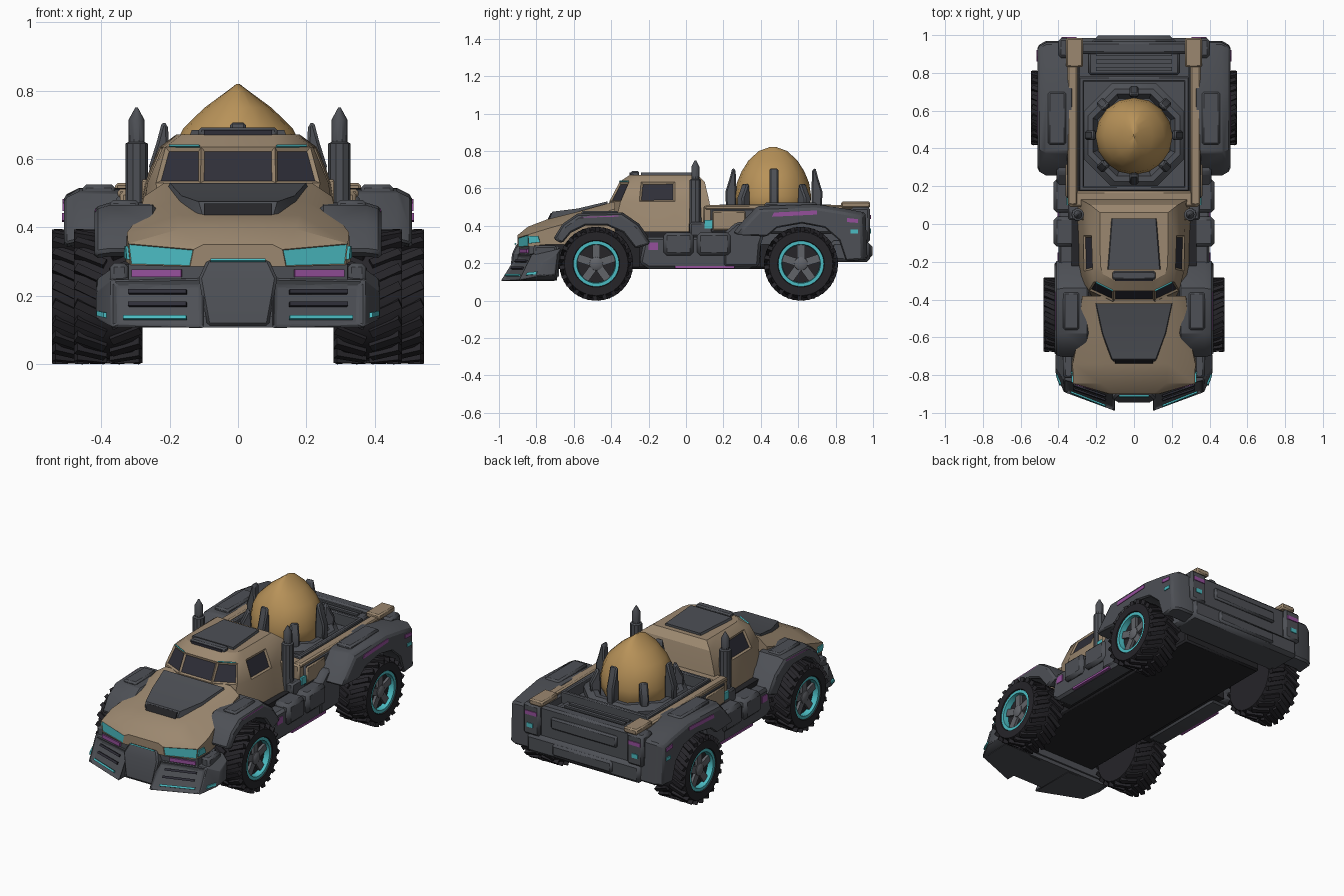
import bpy, bmesh
from math import sin, cos, pi, radians
from mathutils import Vector, Matrix

cube = bpy.data.objects.get("Cube")
if cube:
    bpy.data.objects.remove(cube, do_unlink=True)


def material(name, rgb):
    m = bpy.data.materials.new(name)
    m.use_nodes = True
    m.diffuse_color = (*rgb, 1)
    bsdf = m.node_tree.nodes["Principled BSDF"]
    bsdf.inputs["Base Color"].default_value = (*rgb, 1)
    bsdf.inputs["Roughness"].default_value = 0.7
    return m


tan = material("tan_paint", (.33, .245, .16))
grey = material("slate_grey", (.075, .08, .092))
rubber = material("tyre_black", (.019, .018, .022))
gold = material("gold_shell", (.48, .29, .1))
cyan = material("cyan_glow", (.07, .5, .54))
magenta = material("magenta_trim", (.3, .08, .33))
glass = material("dark_glass", (.028, .028, .04))
steel = material("hub_steel", (.12, .125, .14))
under = material("underside_black", (.018, .018, .021))


def finish(name, bm, mats, mirror=False, bevel=0):
    mesh = bpy.data.meshes.new(name)
    bm.to_mesh(mesh)
    bm.free()
    ob = bpy.data.objects.new(name, mesh)
    bpy.context.collection.objects.link(ob)
    for m in mats:
        mesh.materials.append(m)
    if bevel:
        mod = ob.modifiers.new("bevel", 'BEVEL')
        mod.width, mod.limit_method, mod.angle_limit = bevel, 'ANGLE', radians(40)
    if mirror:
        ob.modifiers.new("mirror", 'MIRROR').use_mirror_merge = False
    return ob


def skin(name, rings, mat, mirror=False, bevel=0, inset=None):
    """Closed solid through equal-length rings; inset = (rule, width, depth, material)."""
    bm = bmesh.new()
    vs = [[bm.verts.new(p) for p in r] for r in rings]
    n = len(rings[0])
    for a, b in zip(vs, vs[1:]):
        for i in range(n):
            bm.faces.new((a[i], a[(i + 1) % n], b[(i + 1) % n], b[i]))
    bm.faces.new(vs[0])
    bm.faces.new(vs[-1])
    bmesh.ops.remove_doubles(bm, verts=bm.verts, dist=1e-5)
    bmesh.ops.recalc_face_normals(bm, faces=bm.faces)
    mats = [mat]
    if inset:
        rule, width, depth, m2 = inset
        mats.append(m2)
        bm.normal_update()
        picked = [f for f in bm.faces if rule(f.calc_center_median())]
        bmesh.ops.inset_individual(bm, faces=picked, thickness=width, depth=-depth)
        for f in picked:
            f.material_index = 1
    return finish(name, bm, mats, mirror, bevel)


def box(name, lo, hi, mat, mirror=False, bevel=0):
    ring = [(lo[0], lo[1]), (hi[0], lo[1]), (hi[0], hi[1]), (lo[0], hi[1])]
    return skin(name, [[(x, y, z) for x, y in ring] for z in (lo[2], hi[2])], mat, mirror, bevel)


def prism(name, profile, x0, x1, mat, mirror=True, bevel=0):
    return skin(name, [[(x, y, z) for y, z in profile] for x in (x0, x1)], mat, mirror, bevel)


def fender(name, profile, cy, x0, x1, taper):
    """Arch whose outer edge draws in toward the axle."""
    rings = [[(x, cy + (y - cy) * s, .2 + (z - .2) * s) for y, z in profile]
             for x, s in ((x0, 1), (x1 - .045, 1), (x1, taper))]
    return skin(name, rings, grey, True, .01)


def plate(name, pts, mat, mirror=True, thick=.009):
    p = [Vector(q) for q in pts]
    off = (p[1] - p[0]).cross(p[2] - p[0]).normalized() * thick
    return skin(name, [[q - off * .3 for q in p], [q + off * .7 for q in p]], mat, mirror)


def lathe(name, profile, centre, mat, axis='Z', segs=24, mirror=False, turn=0.0):
    cx, cy, cz = centre
    rings = []
    for r, h in profile:
        ring = []
        for i in range(segs):
            a = 2 * pi * i / segs + turn
            u, v = r * cos(a), r * sin(a)
            ring.append((cx + u, cy + v, cz + h) if axis == 'Z' else (cx + h, cy + u, cz + v))
        rings.append(ring)
    return skin(name, rings, mat, mirror)


def both(half):
    """Complete a half outline with its mirror image."""
    return half + [(-p[0],) + tuple(p[1:]) for p in reversed(half)]


# Wheels with angled lugs, rim ring, hub and spokes
def wheel(tag, cx, cy, h):
    c = (cx, cy, .197)
    lathe(tag + "_tyre", [(.11, -h), (.17, -h), (.183, -h + .03), (.183, h - .03), (.17, h),
                          (.125, h), (.115, h - .04)], c, rubber, 'X', 36, True)
    bm = bmesh.new()
    for i in range(22):
        for s in (-1, 1):
            a = 2 * pi * (i + s * .25) / 22
            m = (Matrix.Translation(c) @ Matrix.Rotation(a, 4, 'X')
                 @ Matrix.Translation((s * h * .52, 0, .181)) @ Matrix.Rotation(s * .45, 4, 'Z')
                 @ Matrix.Diagonal((h * .95, .024, .03, 1)))
            bmesh.ops.create_cube(bm, size=1, matrix=m)
    finish(tag + "_tread_lugs", bm, [rubber], True)
    lathe(tag + "_rim_ring", [(.122, h - .05), (.122, h - .006), (.104, h - .006), (.1, h - .045)],
          c, cyan, 'X', 32, True)
    lathe(tag + "_hub", [(.04, h - .06), (.036, h - .02), (.022, h - .012)], c, steel, 'X', 12, True)
    bm = bmesh.new()
    for i in range(5):
        m = (Matrix.Translation(c) @ Matrix.Rotation(2 * pi * i / 5, 4, 'X')
             @ Matrix.Translation((h - .035, 0, .066)) @ Matrix.Diagonal((.022, .042, .08, 1)))
        bmesh.ops.create_cube(bm, size=1, matrix=m)
    finish(tag + "_spokes", bm, [steel], True)


wheel("front_wheel", .38, -.48, .1)
wheel("rear_wheel", .44, .615, .105)

# Underbody
box("undertray", (-.27, -.8, .17), (.27, .78, .385), under, bevel=.01)
box("mid_chassis", (-.33, -.25, .18), (.33, .4, .37), under)

# Hood with headlights set in the nose
hood = [(-.9, (.14, .285), (.13, .335), (.1, .35)), (-.845, (.315, .29), (.322, .352), (.17, .395)),
        (-.74, (.33, .30), (.325, .385), (.18, .435)), (-.58, (.30, .30), (.29, .43), (.2, .475)),
        (-.38, (.28, .30), (.275, .49), (.215, .53))]
skin("hood", [both([(x, y, z) for x, z in s]) for y, *s in hood], tan,
     inset=(lambda c: c.y < -.86 and abs(c.x) > .1 and c.z < .335, .004, .003, cyan))
plate("headlight_wrap", [(.319, -.84, .305), (.328, -.78, .312), (.326, -.79, .345), (.323, -.84, .345)], cyan)
scoop = [(-.735, .1, .40, .422), (-.715, .115, .40, .475), (-.58, .165, .44, .492), (-.42, .2, .49, .53)]
skin("hood_scoop", [both([(x + .012, y, a), (x, y, b)]) for y, x, a, b in scoop], grey)
plate("scoop_intake", [(-.1, -.737, .425), (.1, -.737, .425), (.1, -.717, .467), (-.1, -.717, .467)],
      under, False)

# Cab with inset windows
cab = [(.36, (.13, -.42), (.22, -.39), (.29, -.28), (.295, -.06), (.31, .15)),
       (.53, (.11, -.41), (.24, -.35), (.265, -.25), (.268, -.06), (.275, .125)),
       (.635, (.108, -.355), (.212, -.305), (.22, -.24), (.226, -.06), (.23, .1)),
       (.672, (.1, -.30), (.165, -.265), (.178, -.22), (.18, -.06), (.18, .06))]
skin("cab", [both([(x, y, z) for x, y in s]) for z, *s in cab], tan,
     inset=(lambda c: .54 < c.z < .64 and (c.y < -.3 or -.2 < c.y < -.07), .015, .008, glass))
skin("roof_panel", [[(x, y, z) for x, y in ((-w, -.24), (w, -.24), (w * .85, .03), (-w * .85, .03))]
                    for z, w in ((.66, .145), (.685, .135))], grey)
box("roof_light_bar", (-.115, -.295, .66), (.115, -.25, .692), grey, bevel=.008)
plate("roof_light_strip", [(-.1, -.296, .668), (.1, -.296, .668), (.1, -.296, .684), (-.1, -.296, .684)],
      glass, False)
plate("windscreen_glow", [(.112, -.354, .634), (.2, -.31, .634), (.2, -.306, .639), (.112, -.35, .639)], cyan)
box("door_hinge_panel", (.26, .02, .42), (.285, .07, .54), tan, True, .006)

# Front bumper, grille and trim
skin("nose_base", [both([(.13, -.89, z), (.32, -.84, z), (.33, -.68, z)]) for z in (.13, .292)], grey)
skin("bumper_floor", [both([(.1, -.935, z), (.36, -.85, z), (.37, -.69, z)]) for z in (.107, .14)], grey)
skin("grille_panel", [both([(w, y, z), (w, -.8, z)]) for z, w, y in
                      ((.112, .09, -.945), (.25, .115, -.93), (.305, .09, -.905))], grey, bevel=.008)
plate("grille_glow", [(-.08, -.912, .299), (.08, -.912, .299), (.08, -.908, .306), (-.08, -.908, .306)],
      cyan, False)
wing = [(.1, (-.995, .105), (-.905, .25), (-.7, .25), (-.7, .105)),
        (.37, (-.895, .11), (-.83, .245), (-.67, .28), (-.69, .11)),
        (.415, (-.79, .13), (-.76, .21), (-.69, .25), (-.7, .14))]
skin("bumper_wing", [[(x, y, z) for y, z in s] for x, *s in wing], grey, True, .005,
     inset=(lambda c: c.y < -.84 and c.x < .3 and c.z > .15, .022, .016, grey))
for i, z in enumerate((.168, .205)):
    y = -.905 + (z - .19) * .55
    plate(f"bumper_slat_{i + 1}", [(.15, y - .017, z), (.32, y + .042, z), (.32, y + .048, z + .012),
                                   (.15, y - .011, z + .012)], glass)
plate("bumper_glow", [(.15, -.965, .13), (.335, -.892, .13), (.335, -.886, .14), (.15, -.959, .14)], cyan)
plate("bumper_side_glow", [(.388, -.855, .135), (.408, -.8, .14), (.408, -.795, .155), (.388, -.847, .15)], cyan)
plate("brow_strip", [(.165, -.884, .254), (.31, -.846, .254), (.31, -.846, .276), (.165, -.884, .276)], magenta)
box("bumper_outer_post", (.32, -.815, .2), (.375, -.69, .295), grey, True, .012)

# Wheel arches
front_arch = [(-.71, .33), (-.66, .41), (-.58, .465), (-.34, .472), (-.25, .41), (-.18, .31),
              (-.26, .28), (-.33, .37), (-.42, .41), (-.54, .41), (-.62, .37), (-.67, .31)]
rear_arch = [(.25, .36), (.29, .41), (.38, .505), (.7, .515), (.86, .49), (.96, .47), (.97, .22),
             (.87, .21), (.83, .33), (.75, .4), (.62, .425), (.48, .4), (.42, .35)]
fender("front_fender", front_arch, -.48, .24, .42, .95)
fender("rear_fender", rear_arch, .615, .32, .51, .93)
box("front_fender_cap", (.29, -.56, .45), (.375, -.36, .48), grey, True, .01)
box("rear_fender_cap", (.36, .42, .49), (.455, .7, .525), grey, True, .01)
prism("rear_arch_leg", [(.2, .18), (.2, .36), (.27, .42), (.44, .42), (.4, .3), (.39, .18)], .28, .41, grey,
      bevel=.014)
plate("front_fender_stripe", [(.413, -.57, .428), (.413, -.36, .436), (.413, -.36, .455), (.413, -.56, .447)], magenta)
plate("rear_fender_stripe", [(.507, .46, .448), (.507, .7, .46), (.507, .7, .482), (.507, .47, .471)], magenta)
plate("rear_corner_stripe", [(.509, .86, .42), (.509, .92, .415), (.509, .92, .435), (.509, .86, .442)], magenta)
plate("rear_corner_glow", [(.509, .88, .36), (.509, .92, .36), (.509, .92, .38), (.509, .88, .38)], cyan)

# Side sills
prism("sill", [(-.25, .2), (-.2, .17), (.34, .17), (.4, .22), (.38, .34), (-.22, .34)], .28, .4, grey, bevel=.014)
for i, (y0, y1) in enumerate(((-.12, .04), (.06, .24))):
    box(f"sill_tank_{i + 1}", (.3, y0, .24), (.425, y1, .365), grey, True, .018)
box("sill_trim", (.36, -.06, .172), (.405, .26, .185), magenta, True)
box("sill_marker", (.36, -.2, .27), (.404, -.15, .31), magenta, True)
box("side_vent", (.28, .02, .34), (.35, .2, .42), grey, True, .01)
box("side_vent_glow", (.34, .1, .385), (.357, .15, .43), cyan, True)

# Exhaust stacks
lathe("exhaust_stack", [(.036, .36), (.033, .45), (.033, .645), (.023, .65), (.023, .715), (.004, .75)],
      (.297, .05, 0), grey, segs=10, mirror=True)

# Cargo bed
box("bed_floor", (-.33, .12, .3), (.33, .95, .445), grey)
box("bed_wall", (.285, .13, .36), (.355, .96, .495), grey, True, .01)
box("bed_side_panel", (.33, .14, .375), (.362, .32, .48), tan, True, .008)
box("bed_rail", (.3, .1, .485), (.352, .96, .512), tan, True, .008)
box("bed_corner", (.27, .83, .495), (.36, .985, .53), tan, True, .008)
box("bed_bulkhead", (-.345, .09, .38), (.345, .175, .505), tan, bevel=.01)
box("rear_deck", (-.24, .79, .44), (.24, .92, .475), grey, bevel=.01)
for i in range(3):
    box(f"deck_rib_{i + 1}", (-.2, .81 + i * .04, .47), (.2, .83 + i * .04, .485), grey)
for s, (y0, y1) in zip(("front", "back"), ((.175, .2), (.755, .78))):
    box("cradle_frame_" + s, (-.29, y0, .44), (.29, y1, .515), grey, bevel=.006)
box("cradle_frame_side", (.265, .175, .44), (.292, .78, .515), grey, True, .006)

# Tailgate and rear bumper
box("tailgate", (-.3, .9, .3), (.3, .965, .495), grey, bevel=.012)
box("tailgate_band", (-.22, .95, .38), (.22, .98, .45), grey, bevel=.01)
box("rear_bumper", (-.38, .77, .205), (.38, .985, .32), grey, bevel=.02)
box("rear_bumper_step", (-.2, .95, .23), (.2, .998, .3), grey, bevel=.012)
box("rear_light_post", (.29, .88, .31), (.4, .985, .5), grey, True, .014)
box("rear_light", (.305, .975, .435), (.385, .99, .458), magenta, True)
box("rear_marker", (.33, .975, .36), (.37, .99, .385), cyan, True)

# Egg in its clawed cradle, with a ridge along its crown
lathe("cradle_collar", [(.3, .44), (.3, .48), (.265, .51), (.235, .51), (.21, .46)], (0, .47, 0),
      grey, segs=8, turn=pi / 8)
egg = [(.45, .17, .17), (.51, .2, .2), (.56, .204, .204), (.63, .19, .193), (.69, .16, .168),
       (.75, .098, .13), (.8, .03, .075), (.82, .004, .02)]
skin("egg", [[(rx * cos(i * pi / 8), .465 + ry * sin(i * pi / 8), z) for i in range(16)]
             for z, rx, ry in egg], gold)
for i in range(8):
    k = 1 if i % 2 == 0 else .6
    prof = [(.2, .48), (.255, .48), (.26, .5 + .08 * k), (.238, .5 + .15 * k), (.222, .5 + .21 * k),
            (.205, .5 + .2 * k), (.2, .5 + .08 * k)]
    claw = prism(f"egg_claw_{i + 1}", prof, -.024, .024, grey, False, .008)
    claw.matrix_world = Matrix.Translation((0, .47, 0)) @ Matrix.Rotation(i * pi / 4, 4, 'Z')

# Smooth shading with crisp edges
for ob in bpy.context.scene.objects:
    ob.select_set(ob.type == 'MESH')
    if ob.type == 'MESH':
        bpy.context.view_layer.objects.active = ob
bpy.ops.object.shade_smooth_by_angle(angle=radians(32))
